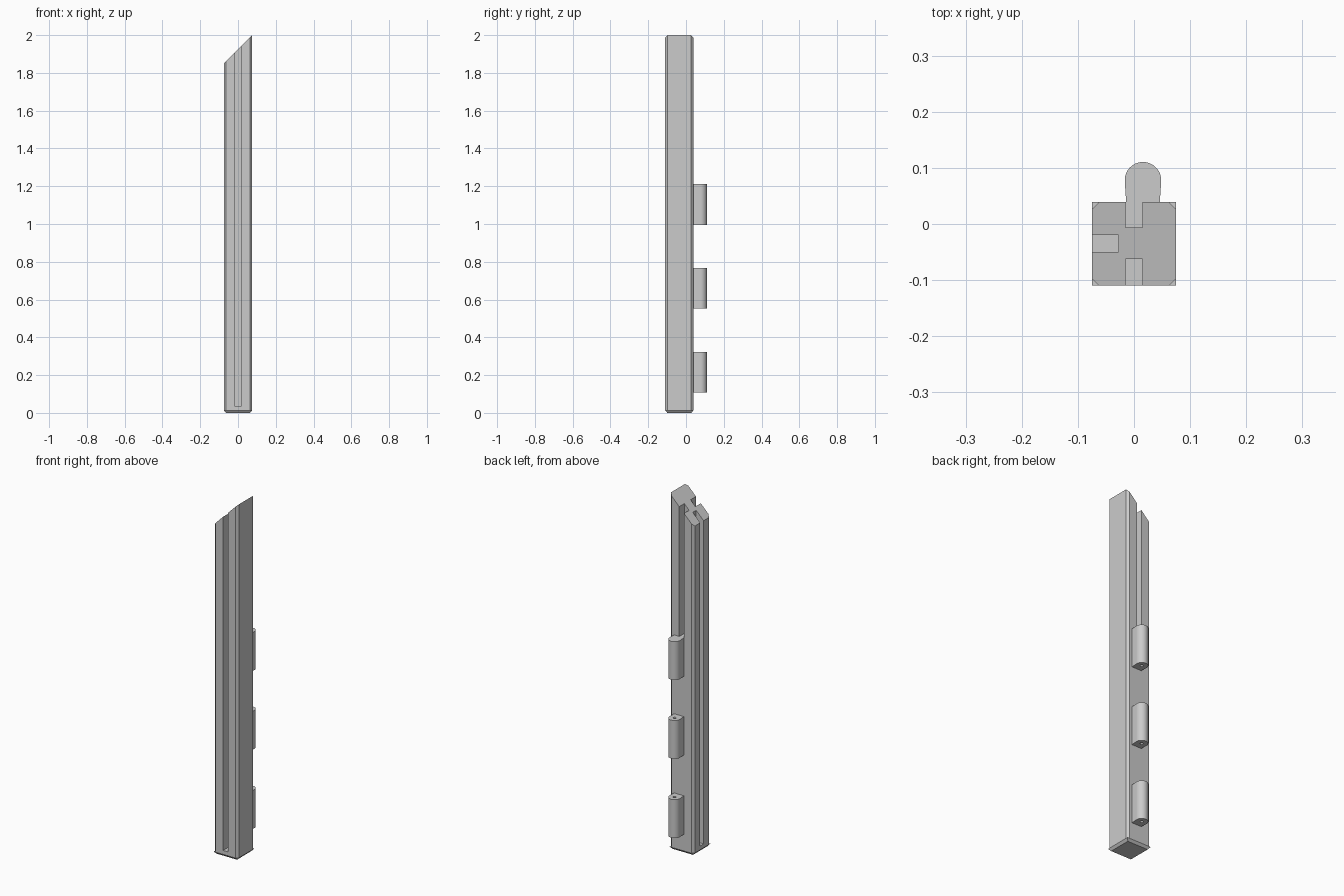
import bpy
import bmesh
from math import sin, cos, pi

cube = bpy.data.objects.get("Cube")
if cube:
    bpy.data.objects.remove(cube, do_unlink=True)

grey = bpy.data.materials.new("light grey")
grey.use_nodes = True
colour = (0.6, 0.6, 0.6, 1)
grey.diffuse_color = colour
grey.node_tree.nodes["Principled BSDF"].inputs["Base Color"].default_value = colour

HALF = 0.0745            # half width of the post
FRONT, BACK = -0.11, 0.039
MID = (FRONT + BACK) / 2
FOOT = 0.013


def loft(name, lower, upper):
    """Solid between two matching rings of 3D points."""
    bm = bmesh.new()
    a = [bm.verts.new(p) for p in lower]
    b = [bm.verts.new(p) for p in upper]
    bm.faces.new(a[::-1])
    bm.faces.new(b)
    for i in range(len(a)):
        j = (i + 1) % len(a)
        bm.faces.new((a[i], a[j], b[j], b[i]))
    bmesh.ops.recalc_face_normals(bm, faces=bm.faces)
    mesh = bpy.data.meshes.new(name)
    bm.to_mesh(mesh)
    bm.free()
    mesh.materials.append(grey)
    obj = bpy.data.objects.new(name, mesh)
    bpy.context.collection.objects.link(obj)
    return obj


def prism(name, outline, z0, z1):
    return loft(name, [(x, y, z0) for x, y in outline], [(x, y, z1) for x, y in outline])


def rect(x0, x1, y0, y1):
    return [(x0, y0), (x1, y0), (x1, y1), (x0, y1)]


def arc(cx, cy, r, start, end, steps):
    angles = [start + (end - start) * i / steps for i in range(steps + 1)]
    return [(cx + r * cos(t), cy + r * sin(t)) for t in angles]


def activate(obj):
    bpy.ops.object.select_all(action="DESELECT")
    obj.select_set(True)
    bpy.context.view_layer.objects.active = obj


def cut(obj, cutter):
    cutter.hide_render = True
    mod = obj.modifiers.new("cut", "BOOLEAN")
    mod.operation = "DIFFERENCE"
    mod.solver = "EXACT"
    mod.object = cutter
    activate(obj)
    bpy.ops.object.modifier_apply(modifier=mod.name)
    bpy.data.objects.remove(cutter, do_unlink=True)


# Post: chamfered square section with a top cut at 45 degrees
c = 0.012
section = []
for sx, sy in ((-1, -1), (1, -1), (1, 1), (-1, 1)):
    pair = [(sx * HALF, MID + sy * (HALF - c)), (sx * (HALF - c), MID + sy * HALF)]
    section += pair if sx * sy > 0 else pair[::-1]
post = loft("post",
            [(x, y, FOOT) for x, y in section],
            [(x, y, 2 - HALF + x) for x, y in section])

# Grooves on the front, the side and the upper back
w = 0.015
side_y = -0.035
cut(post, prism("front_groove", rect(-w, w, FRONT - 0.1, -0.062), 0.035, 2.2))
cut(post, prism("side_groove", rect(-HALF - 0.1, -0.028, side_y - w, side_y + w), 0.035, 2.2))
cut(post, prism("back_groove", rect(-w, w, -0.006, BACK + 0.1), 1.21, 2.2))

# Foot: full square that tapers towards the ground
inner = HALF - 0.011
loft("foot",
     [(x, y, 0) for x, y in rect(-inner, inner, MID - inner, MID + inner)],
     [(x, y, FOOT) for x, y in rect(-HALF, HALF, FRONT, BACK)])

# Hinge knuckles with pin holes; the top one is closed above
HX, HY, HR = 0.016, 0.078, 0.0325
body = [(HX - 0.03, BACK), (HX + 0.03, BACK)] + arc(HX, HY, HR, -0.1, pi + 0.1, 24)
pin = arc(HX, HY, 0.008, 0, 2 * pi, 16)[:-1]
for name, z, depth in (("lower", 0.107, 0.3), ("middle", 0.552, 0.3), ("upper", 0.995, 0.15)):
    hinge = prism(name + "_hinge", body, z, z + 0.216)
    cut(hinge, prism("pin_hole", pin, z - 0.05, z + depth))
    activate(hinge)
    bpy.ops.object.shade_smooth_by_angle(angle=0.6)
